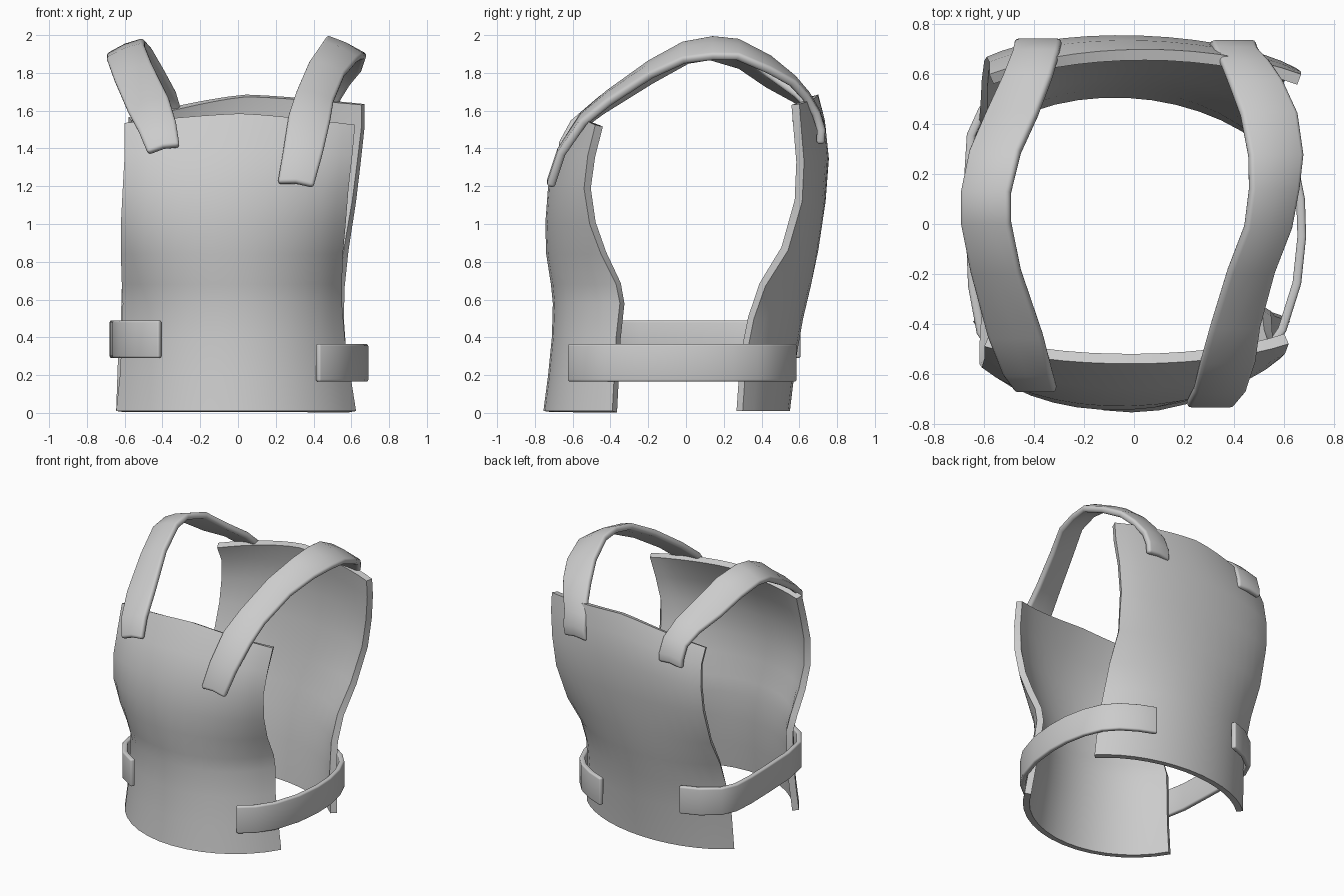
import bpy, bmesh, math
from mathutils import Vector

grey = bpy.data.materials.new("armour_grey")
grey.diffuse_color = (0.6, 0.6, 0.6, 1)


def shell(name, rows, thickness, bevel, smooth_angle):
    """Skin a grid of outer surface points and thicken it inwards."""
    bm = bmesh.new()
    grid = [[bm.verts.new(p) for p in row] for row in rows]
    for a, b in zip(grid, grid[1:]):
        for i in range(len(a) - 1):
            bm.faces.new((a[i], a[i + 1], b[i + 1], b[i]))
    bm.normal_update()
    centre = Vector((0, 0, 0.9))
    if sum(f.normal.dot(f.calc_center_median() - centre) for f in bm.faces) < 0:
        bmesh.ops.reverse_faces(bm, faces=bm.faces[:])
    mesh = bpy.data.meshes.new(name)
    bm.to_mesh(mesh)
    bm.free()
    mesh.materials.append(grey)
    ob = bpy.data.objects.new(name, mesh)
    bpy.context.collection.objects.link(ob)
    bpy.ops.object.select_all(action='DESELECT')
    ob.select_set(True)
    bpy.context.view_layer.objects.active = ob
    solid = ob.modifiers.new("thickness", 'SOLIDIFY')
    solid.thickness, solid.offset = thickness, -1
    bpy.ops.object.modifier_apply(modifier="thickness")
    if bevel:
        bev = ob.modifiers.new("round", 'BEVEL')
        bev.width, bev.segments, bev.limit_method = bevel, 3, 'ANGLE'
        bev.angle_limit = math.radians(50)
        bpy.ops.object.modifier_apply(modifier="round")
    bpy.ops.object.shade_smooth_by_angle(angle=math.radians(smooth_angle))
    return ob


def plate(name, rows, drop_left, drop_right, columns=14):
    """Each row: z, left x, left y, right x, right y, middle y, arc half angle."""
    grid = []
    for z, xl, yl, xr, yr, yc, deg in rows:
        arc = math.radians(deg)
        line = []
        for i in range(columns + 1):
            a = arc * (2 * i / columns - 1)
            u = math.sin(a) / math.sin(arc)
            t = (u + 1) / 2
            bulge = (math.cos(a) - math.cos(arc)) / (1 - math.cos(arc))
            y = yl + (yr - yl) * t + (yc - (yl + yr) / 2) * bulge
            drop = (drop_left if u < 0 else drop_right) * abs(u) ** 1.3
            fade = max(0, (z - 1.1) / (rows[-1][0] - 1.1))
            line.append((xl + (xr - xl) * t, y, z - drop * fade))
        grid.append(line)
    shell(name, grid, 0.045, 0, 40)


def shoulder_strap(name, side, rows):
    """Each row: inner x, outer x, y, inner z, outer z."""
    grid = [[(side * (xi + (xo - xi) * t), y, zi + (zo - zi) * t + 0.012 * math.sin(math.pi * t))
             for t in (0, 0.5, 1)] for xi, xo, y, zi, zo in rows]
    shell(name, grid, 0.045, 0.018, 50)


def side_strap(name, z0, z1, path):
    shell(name, [[(x, y, z) for z in (z0, z1)] for x, y in path], 0.035, 0.012, 50)


# Chest plate
plate("chest_plate", [
    (0.01, -0.645, -0.39, 0.625, -0.39, -0.755, 61),
    (0.20, -0.625, -0.38, 0.595, -0.38, -0.73, 61),
    (0.40, -0.615, -0.37, 0.565, -0.37, -0.71, 62),
    (0.58, -0.61, -0.37, 0.55, -0.35, -0.705, 64),
    (0.68, -0.615, -0.41, 0.55, -0.37, -0.715, 64),
    (0.84, -0.62, -0.50, 0.555, -0.45, -0.74, 62),
    (1.00, -0.62, -0.56, 0.57, -0.51, -0.745, 60),
    (1.20, -0.61, -0.575, 0.585, -0.54, -0.73, 60),
    (1.40, -0.60, -0.54, 0.605, -0.52, -0.66, 60),
    (1.585, -0.60, -0.49, 0.62, -0.48, -0.56, 55)], 0.05, 0.06)

# Back plate, slightly turned
plate("back_plate", [
    (0.01, -0.645, 0.36, 0.595, 0.30, 0.55, 55),
    (0.30, -0.635, 0.38, 0.575, 0.32, 0.585, 58),
    (0.50, -0.62, 0.42, 0.56, 0.36, 0.62, 60),
    (0.67, -0.615, 0.48, 0.565, 0.42, 0.66, 60),
    (0.86, -0.61, 0.58, 0.585, 0.54, 0.70, 60),
    (1.12, -0.60, 0.655, 0.625, 0.615, 0.738, 60),
    (1.35, -0.59, 0.67, 0.65, 0.625, 0.755, 60),
    (1.55, -0.58, 0.65, 0.67, 0.61, 0.735, 50),
    (1.685, -0.58, 0.60, 0.67, 0.60, 0.70, 40)], 0.12, 0.05)

# Shoulder straps
shoulder_strap("right_shoulder_strap", 1, [
    (0.21, 0.40, -0.74, 1.22, 1.20), (0.24, 0.45, -0.68, 1.40, 1.38),
    (0.27, 0.49, -0.56, 1.59, 1.55), (0.31, 0.51, -0.42, 1.71, 1.66),
    (0.38, 0.57, -0.20, 1.87, 1.80), (0.45, 0.64, -0.02, 1.97, 1.88),
    (0.47, 0.67, 0.14, 2.00, 1.90), (0.465, 0.685, 0.28, 1.985, 1.90),
    (0.43, 0.66, 0.45, 1.895, 1.83), (0.38, 0.60, 0.58, 1.785, 1.76),
    (0.35, 0.55, 0.655, 1.69, 1.68), (0.32, 0.50, 0.71, 1.59, 1.59),
    (0.31, 0.49, 0.738, 1.50, 1.50), (0.30, 0.48, 0.735, 1.42, 1.42)])
shoulder_strap("left_shoulder_strap", -1, [
    (0.31, 0.48, -0.68, 1.42, 1.38), (0.33, 0.53, -0.61, 1.55, 1.50),
    (0.37, 0.59, -0.46, 1.68, 1.61), (0.46, 0.66, -0.20, 1.86, 1.77),
    (0.50, 0.70, 0.00, 1.96, 1.88), (0.50, 0.70, 0.13, 1.985, 1.90),
    (0.46, 0.665, 0.30, 1.94, 1.85), (0.39, 0.60, 0.45, 1.82, 1.75),
    (0.33, 0.53, 0.60, 1.71, 1.67), (0.30, 0.49, 0.70, 1.61, 1.59),
    (0.29, 0.48, 0.74, 1.50, 1.49), (0.29, 0.48, 0.745, 1.44, 1.43)])

# Side straps
side_strap("right_side_strap", 0.165, 0.365, [
    (0.43, -0.63), (0.53, -0.55), (0.61, -0.43), (0.67, -0.24), (0.69, -0.05),
    (0.685, 0.10), (0.655, 0.25), (0.60, 0.38), (0.52, 0.47), (0.41, 0.54), (0.29, 0.59)])
side_strap("left_side_strap", 0.29, 0.49, [
    (-0.42, -0.65), (-0.54, -0.57), (-0.63, -0.44), (-0.665, -0.25), (-0.675, 0.0),
    (-0.68, 0.2), (-0.67, 0.36), (-0.62, 0.47), (-0.50, 0.56), (-0.37, 0.61)])
